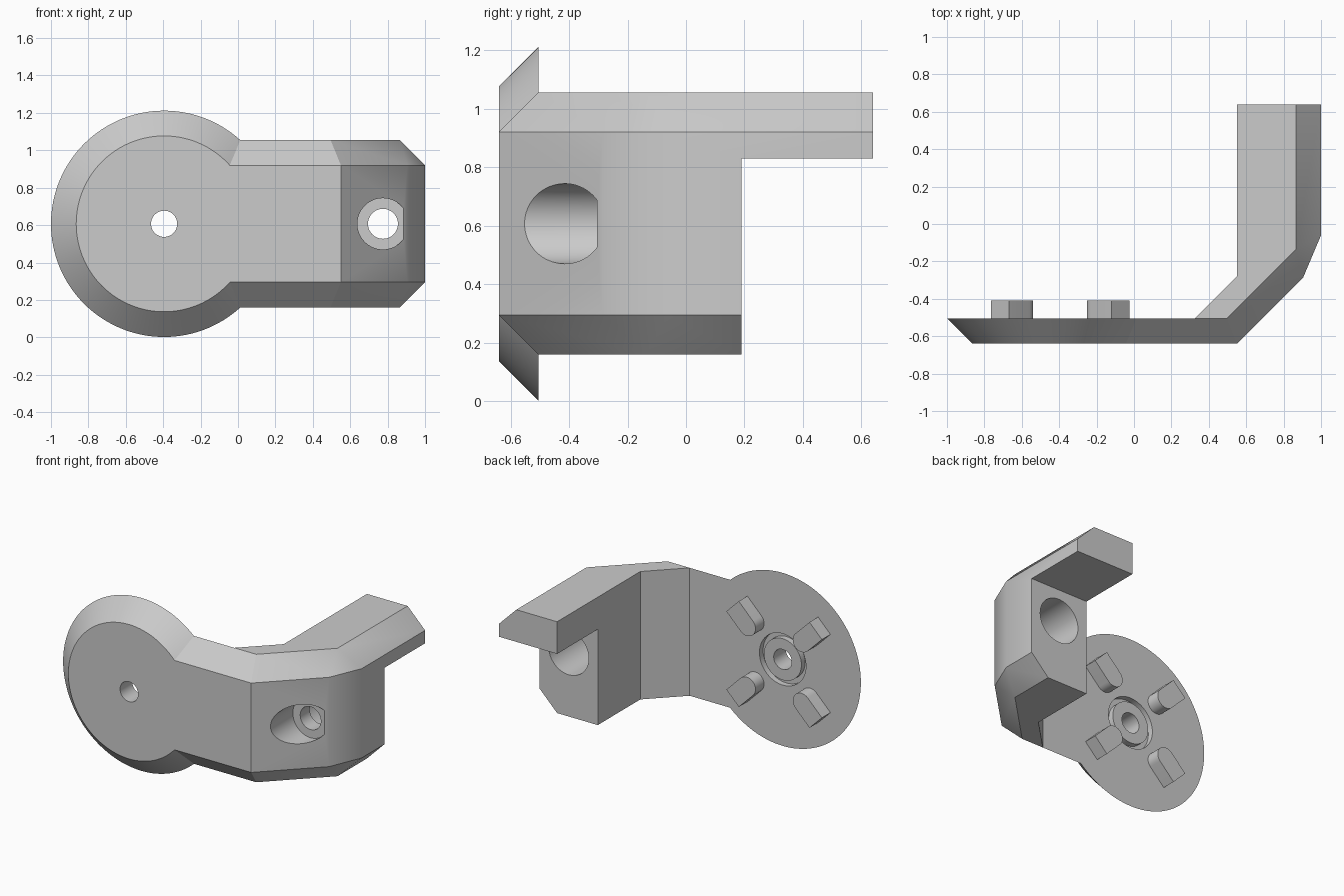
import bpy
import bmesh
import math
from mathutils import Matrix, Vector

if "Cube" in bpy.data.objects:
    bpy.data.objects.remove(bpy.data.objects["Cube"])

GREY = (0.6, 0.6, 0.6, 1)
grey = bpy.data.materials.new("plain grey")
grey.use_nodes = True
grey.diffuse_color = GREY
grey.node_tree.nodes["Principled BSDF"].inputs["Base Color"].default_value = GREY

FRONT, BACK = -0.64, -0.505       # faces of the mounting plate
DISC_X, MID_Z = -0.395, 0.607     # disc centre
BOLT_X = 0.775                    # bolt hole through the bracket end


def make(name, bm):
    bmesh.ops.recalc_face_normals(bm, faces=bm.faces)
    mesh = bpy.data.meshes.new(name)
    bm.to_mesh(mesh)
    bm.free()
    mesh.materials.append(grey)
    ob = bpy.data.objects.new(name, mesh)
    bpy.context.collection.objects.link(ob)
    return ob


def round_bar(name, x, y0, y1, r0, r1=None, sides=64):
    """Cylinder or cone along y, radius r0 at y0 and r1 at y1."""
    bm = bmesh.new()
    bmesh.ops.create_cone(bm, cap_ends=True, segments=sides, radius1=r0,
                          radius2=r0 if r1 is None else r1, depth=y1 - y0)
    bm.transform(Matrix.Translation((x, (y0 + y1) / 2, MID_Z))
                 @ Matrix.Rotation(-math.pi / 2, 4, 'X'))
    return make(name, bm)


def box(name, lo, hi):
    bm = bmesh.new()
    bmesh.ops.create_cube(bm, size=1)
    lo, hi = Vector(lo), Vector(hi)
    bm.transform(Matrix.Translation((lo + hi) / 2) @ Matrix.Diagonal((*(hi - lo), 1)))
    return make(name, bm)


def boolean(target, other, op='DIFFERENCE'):
    other.hide_render = True
    mod = target.modifiers.new(other.name, 'BOOLEAN')
    mod.operation, mod.solver, mod.object = op, 'EXACT', other
    with bpy.context.temp_override(object=target, active_object=target):
        bpy.ops.object.modifier_apply(modifier=mod.name)
    bpy.data.objects.remove(other)


def smooth(ob):
    bpy.ops.object.select_all(action='DESELECT')
    ob.select_set(True)
    bpy.context.view_layer.objects.active = ob
    bpy.ops.object.shade_smooth_by_angle(angle=math.radians(30))


# Bent arm: one plan for the full width, one for the chamfered top and bottom
ARM_X = -0.1
inner = [(ARM_X, BACK), (0.325, BACK), (0.55, -0.28), (0.55, 0.64)]
wide = inner + [(1, 0.64), (1, -0.06), (0.905, -0.285), (0.55, FRONT),
                (0.325, FRONT), (ARM_X, FRONT)]
narrow = inner + [(0.865, 0.64), (0.865, -0.135), (0.865, -0.135), (0.495, BACK),
                  (0.325, BACK), (ARM_X, BACK)]
bm = bmesh.new()
levels = [[bm.verts.new((x, y, z)) for x, y in plan] for plan, z in
          ((narrow, 0.16), (wide, 0.295), (wide, 0.92), (narrow, 1.055))]
n = len(wide)
for low, high in zip(levels, levels[1:]):
    for i in range(n):
        j = (i + 1) % n
        bm.faces.new((low[i], low[j], high[j], high[i]))
bmesh.ops.remove_doubles(bm, verts=bm.verts, dist=1e-5)
bmesh.ops.holes_fill(bm, edges=[e for e in bm.edges if e.is_boundary], sides=0)
arm = make("bent_arm", bm)

# Tapered disc joined to the arm
bracket = round_bar("bracket", DISC_X, FRONT, BACK, 0.47, 0.605, 128)
boolean(bracket, arm, 'UNION')

# Step at the end of the arm, leaving the upper tongue
boolean(bracket, box("end_step", (0.3, 0.19, -0.2), (1.3, 1, 0.83)))

# Bolt hole with a counterbore at each end
boolean(bracket, round_bar("front_counterbore", BOLT_X, -1, -0.305, 0.137))
boolean(bracket, round_bar("back_counterbore", BOLT_X, -0.2, 0.4, 0.155))
boolean(bracket, round_bar("bolt_hole", BOLT_X, -0.4, 0, 0.08))

# Pivot hole and ring groove in the back of the disc
groove = round_bar("ring_groove", DISC_X, BACK - 0.04, BACK + 0.1, 0.18)
boolean(groove, round_bar("groove_core", DISC_X, -1, 0, 0.145))
boolean(bracket, groove)
boolean(bracket, round_bar("pivot_hole", DISC_X, -1, 0, 0.07))
smooth(bracket)

# Four radial pegs, rounded towards the disc centre
HALF, NEAR, FAR = 0.068, 0.3, 0.455
for k, name in enumerate(("upper_left", "upper_right", "lower_right", "lower_left")):
    bm = bmesh.new()
    outline = [(FAR, -HALF), (FAR, HALF)]
    for i in range(17):
        a = math.pi / 2 + math.pi * i / 16
        outline.append((NEAR + HALF * math.cos(a), HALF * math.sin(a)))
    face = bm.faces.new([bm.verts.new((x, BACK - 0.01, z)) for x, z in outline])
    top = bmesh.ops.extrude_face_region(bm, geom=[face])["geom"]
    bmesh.ops.translate(bm, vec=(0, 0.105, 0),
                        verts=[v for v in top if isinstance(v, bmesh.types.BMVert)])
    turn = -math.pi / 4 - k * math.pi / 2
    bm.transform(Matrix.Translation((DISC_X, 0, MID_Z)) @ Matrix.Rotation(turn, 4, 'Y'))
    smooth(make(name + "_peg", bm))
